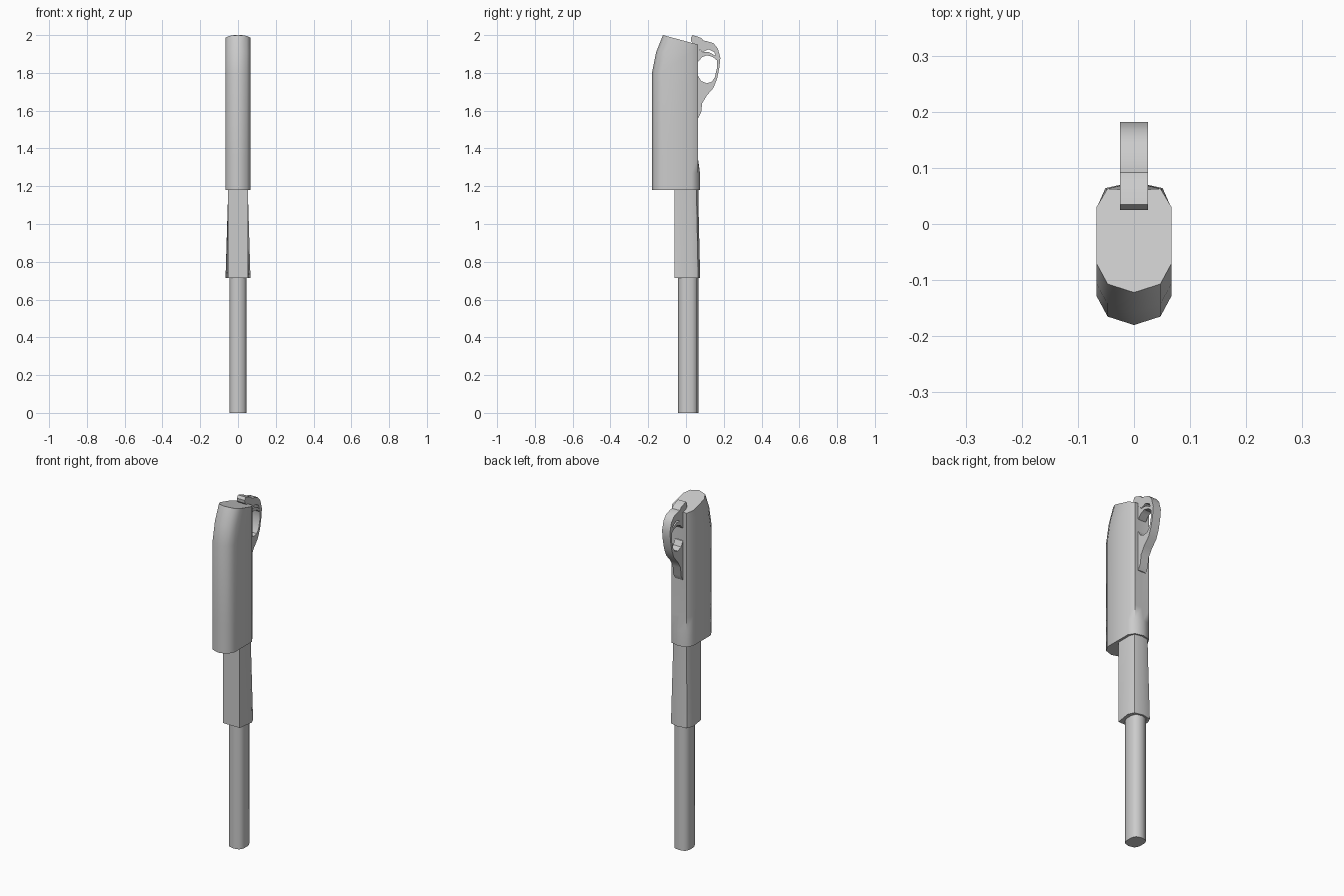
import bpy, bmesh, math
from mathutils import Vector

cube = bpy.data.objects.get("Cube")
if cube:
    bpy.data.objects.remove(cube, do_unlink=True)

grey = bpy.data.materials.new("grey_metal")
grey.use_nodes = True
colour = (0.6, 0.6, 0.6, 1)
grey.diffuse_color = colour
grey.node_tree.nodes["Principled BSDF"].inputs["Base Color"].default_value = colour


def finish(name, bm, angle):
    """Turn a bmesh into a shaded object."""
    bmesh.ops.recalc_face_normals(bm, faces=bm.faces)
    mesh = bpy.data.meshes.new(name)
    bm.to_mesh(mesh)
    bm.free()
    mesh.materials.append(grey)
    obj = bpy.data.objects.new(name, mesh)
    bpy.context.collection.objects.link(obj)
    bpy.ops.object.select_all(action='DESELECT')
    obj.select_set(True)
    bpy.context.view_layer.objects.active = obj
    bpy.ops.object.shade_smooth_by_angle(angle=math.radians(angle))
    return obj


def section(half):
    """Mirror a front-to-back half outline into a full ring."""
    return half + [(-x, y) for x, y in reversed(half) if x > 0]


def loft(name, rows, angle=50):
    """Skin closed rings of 3D points and cap both ends."""
    bm = bmesh.new()
    rings = [[bm.verts.new(p) for p in row] for row in rows]
    n = len(rings[0])
    for a, b in zip(rings, rings[1:]):
        for i in range(n):
            j = (i + 1) % n
            bm.faces.new((a[i], a[j], b[j], b[i]))
    bm.faces.new(rings[0])
    bm.faces.new(rings[-1])
    return finish(name, bm, angle)


def plate(name, outline, half_width, angle=35):
    """Extrude a side outline (y, z) across x."""
    bm = bmesh.new()
    face = bm.faces.new([bm.verts.new((-half_width, y, z)) for y, z in outline])
    new = bmesh.ops.extrude_face_region(bm, geom=[face])["geom"]
    verts = [v for v in new if isinstance(v, bmesh.types.BMVert)]
    bmesh.ops.translate(bm, verts=verts, vec=Vector((2 * half_width, 0, 0)))
    return finish(name, bm, angle)


# Lower tube
tube = section([(0, -0.042), (0.032, -0.034), (0.044, -0.01), (0.044, 0.033),
                (0.032, 0.057), (0, 0.065)])
loft("lower_tube", [[(x, y, z) for x, y in tube] for z in (0, 0.73)])


# Middle sleeve, flaring towards the back at its lower end
def sleeve_row(z, flare):
    half = [(0.053, -0.06), (0.053 + 0.013 * flare, 0.03),
            (0.043 + 0.008 * flare, 0.056 + 0.008 * flare), (0, 0.065 + 0.01 * flare)]
    return [(x, y, z) for x, y in section(half)]


loft("middle_sleeve", [sleeve_row(0.715, 1), sleeve_row(0.76, 0.9),
                       sleeve_row(1.1, 0.1), sleeve_row(1.2, 0)])


# Upper housing: the nose leans back near the top and the top is cut aslant
def housing_row(z, shift, back, slant=0):
    front = [(0, -0.18), (0.047, -0.165), (0.067, -0.128)]
    half = [(x, y + shift) for x, y in front]
    half += [(0.067, 0.03), (0.047, 0.063), (0, back)]
    return [(x, y, z - slant * (y + 0.122)) for x, y in section(half)]


loft("upper_housing", [housing_row(1.18, 0, 0.075), housing_row(1.27, 0, 0.074),
                       housing_row(1.35, 0, 0.06), housing_row(1.8, 0, 0.06),
                       housing_row(1.91, 0.022, 0.06),
                       housing_row(2.0, 0.058, 0.06, 0.27)])

# Ring lever on the back, open towards the housing
outer = [(0.05, 1.555), (0.064, 1.56), (0.08, 1.59), (0.086, 1.64), (0.11, 1.68),
         (0.145, 1.72), (0.165, 1.77), (0.177, 1.83), (0.182, 1.88),
         (0.168, 1.93), (0.145, 1.957), (0.11, 1.968), (0.088, 1.972)]
inner = [(0.05, 1.94), (0.09, 1.91), (0.12, 1.925), (0.15, 1.91), (0.164, 1.87),
         (0.165, 1.83), (0.152, 1.775), (0.135, 1.752), (0.11, 1.745),
         (0.08, 1.757), (0.064, 1.785), (0.05, 1.79)]
plate("ring_lever", outer + [(0.05, 1.965)] + inner, 0.025)

# Thin curved bar across the ring
upper = [(0.05, 1.94), (0.09, 1.909), (0.12, 1.911), (0.166, 1.885)]
lower = [(0.166, 1.865), (0.14, 1.885), (0.11, 1.893), (0.085, 1.883),
         (0.065, 1.86), (0.05, 1.855)]
plate("ring_bar", upper + lower, 0.024)

# Hook reaching over the housing top
hook = [(0.095, 1.968), (0.08, 1.985), (0.055, 1.994), (0.035, 2.0),
        (0.025, 1.985), (0.027, 1.967), (0.05, 1.945), (0.08, 1.945)]
plate("lever_hook", hook, 0.025)
